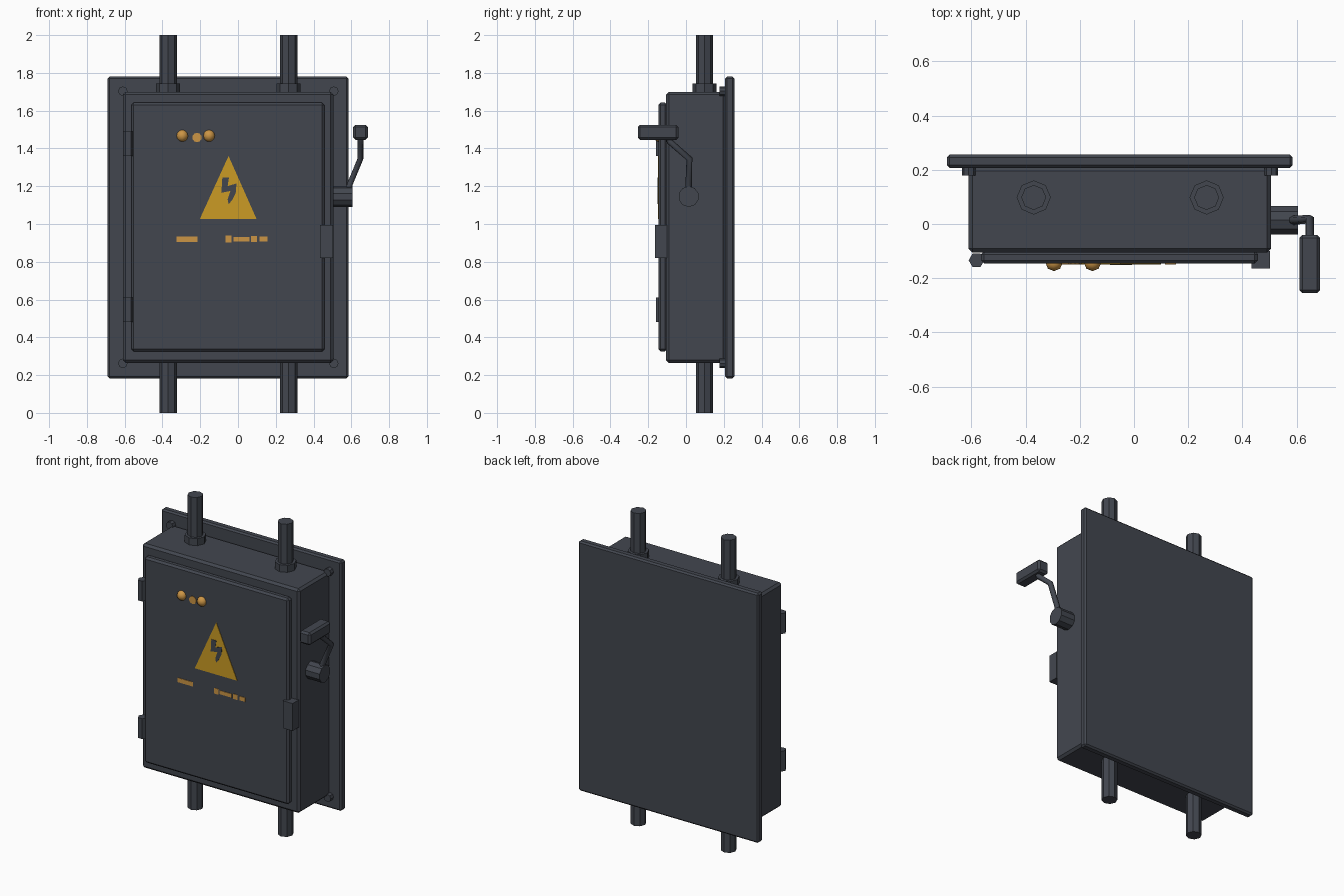
import bpy, bmesh, math
from mathutils import Vector, Matrix

cube = bpy.data.objects.get("Cube")
if cube:
    bpy.data.objects.remove(cube, do_unlink=True)


def material(name, color):
    m = bpy.data.materials.new(name)
    m.use_nodes = True
    m.diffuse_color = (*color, 1)
    m.node_tree.nodes["Principled BSDF"].inputs["Base Color"].default_value = (*color, 1)
    return m


STEEL = material("dark steel grey", (0.055, 0.062, 0.078))
YELLOW = material("warning yellow", (0.60, 0.33, 0.018))
AMBER = material("lamp amber", (0.60, 0.30, 0.06))


def finish(name, bm, mat, bevel=0):
    bmesh.ops.recalc_face_normals(bm, faces=bm.faces)
    mesh = bpy.data.meshes.new(name)
    bm.to_mesh(mesh)
    bm.free()
    mesh.materials.append(mat)
    ob = bpy.data.objects.new(name, mesh)
    bpy.context.collection.objects.link(ob)
    if bevel:
        mod = ob.modifiers.new("edge bevel", "BEVEL")
        mod.width = bevel
        mod.segments = 1
    return ob


def box(name, x, y, z, mat=STEEL, bevel=0):
    """Box from (min, max) ranges."""
    bm = bmesh.new()
    size = [r[1] - r[0] for r in (x, y, z)]
    mid = Vector([(r[0] + r[1]) / 2 for r in (x, y, z)])
    bmesh.ops.create_cube(bm, size=1, matrix=Matrix.Translation(mid) @ Matrix.Diagonal((*size, 1)))
    return finish(name, bm, mat, bevel)


def rod(name, start, end, radius, sides=8, turn=0, mat=STEEL):
    """Capped prism between two points."""
    bm = bmesh.new()
    a, b = Vector(start), Vector(end)
    rot = (b - a).to_track_quat("Z", "Y").to_matrix().to_4x4()
    m = Matrix.Translation((a + b) / 2) @ rot @ Matrix.Rotation(turn, 4, "Z")
    bmesh.ops.create_cone(bm, cap_ends=True, segments=sides, radius1=radius,
                          radius2=radius, depth=(b - a).length, matrix=m)
    return finish(name, bm, mat)


def plate(name, points, y_front, y_back, mat):
    """Flat outline in x, z extruded along y."""
    bm = bmesh.new()
    face = bm.faces.new([bm.verts.new((x, y_front, z)) for x, z in points])
    ext = bmesh.ops.extrude_face_region(bm, geom=[face])
    verts = [v for v in ext["geom"] if isinstance(v, bmesh.types.BMVert)]
    bmesh.ops.translate(bm, verts=verts, vec=(0, y_back - y_front, 0))
    return finish(name, bm, mat)


# Cabinet body, mounting plate and door
box("mounting_plate", (-0.69, 0.585), (0.207, 0.256), (0.183, 1.78), bevel=0.01)
box("cabinet_body", (-0.61, 0.505), (-0.105, 0.21), (0.265, 1.70), bevel=0.014)
box("door", (-0.565, 0.457), (-0.146, -0.10), (0.325, 1.642), bevel=0.012)

# Mounting bolts at the corners of the body
for x in (-0.61, 0.507):
    for z in (0.262, 1.703):
        rod("mounting_bolt", (x, 0.178, z), (x, 0.21, z), 0.025)

# Conduits with collars on the roof
for x in (-0.37, 0.268):
    rod("conduit", (x, 0.098, 0), (x, 0.098, 2), 0.046)
    rod("conduit_collar", (x, 0.098, 1.69), (x, 0.098, 1.745), 0.063)

# Hinges and latch
for z in (0.48, 1.36):
    rod("hinge", (-0.581, -0.134, z), (-0.581, -0.134, z + 0.13), 0.029, 6, math.pi / 2)
box("door_latch", (0.433, 0.502), (-0.165, -0.10), (0.82, 0.995))

# Side lever: hub, bent arm, grip
rod("lever_hub", (0.50, 0.014, 1.145), (0.605, 0.014, 1.145), 0.055, 10)
arm = [(0.578, 0.014, 1.16), (0.592, 0.014, 1.21), (0.648, 0.018, 1.345),
       (0.649, -0.085, 1.435), (0.649, -0.1, 1.48)]
curve = bpy.data.curves.new("lever_arm", "CURVE")
curve.dimensions = "3D"
curve.bevel_depth = 0.017
curve.bevel_resolution = 1
curve.use_fill_caps = True
spline = curve.splines.new("POLY")
spline.points.add(len(arm) - 1)
for point, co in zip(spline.points, arm):
    point.co = (*co, 1)
curve.materials.append(STEEL)
bpy.context.collection.objects.link(bpy.data.objects.new("lever_arm", curve))
box("lever_grip", (0.61, 0.687), (-0.255, -0.04), (1.445, 1.525), bevel=0.012)

# Indicator lamps: two domes and a flat disc between them
for x in (-0.295, -0.153):
    bm = bmesh.new()
    bmesh.ops.create_uvsphere(bm, u_segments=8, v_segments=6, radius=0.032,
                              matrix=Matrix.Translation((x, -0.142, 1.467)))
    lamp = finish("indicator_lamp", bm, AMBER)
    for poly in lamp.data.polygons:
        poly.use_smooth = True
rod("indicator_disc", (-0.217, -0.149, 1.458), (-0.217, -0.144, 1.458), 0.025, 10, mat=AMBER)

# Warning triangle with dark bolt
plate("warning_triangle", [(-0.05, 1.36), (-0.202, 1.027), (0.098, 1.027)], -0.149, -0.144, YELLOW)
bolt = [(-0.083, 1.245), (-0.048, 1.245), (-0.055, 1.2), (-0.008, 1.215), (-0.012, 1.165),
        (-0.032, 1.125), (-0.05, 1.105), (-0.055, 1.13), (-0.04, 1.175), (-0.088, 1.165)]
plate("warning_bolt", bolt, -0.151, -0.147, STEEL)

# Painted label strips, broken into short worn patches
for x0, x1, h in ((-0.325, -0.215, 0.014), (-0.065, -0.035, 0.018),
                  (-0.025, 0.06, 0.012), (0.07, 0.1, 0.016), (0.115, 0.155, 0.013)):
    box("label_patch", (x0, x1), (-0.149, -0.144), (0.92 - h, 0.92 + h), AMBER)
